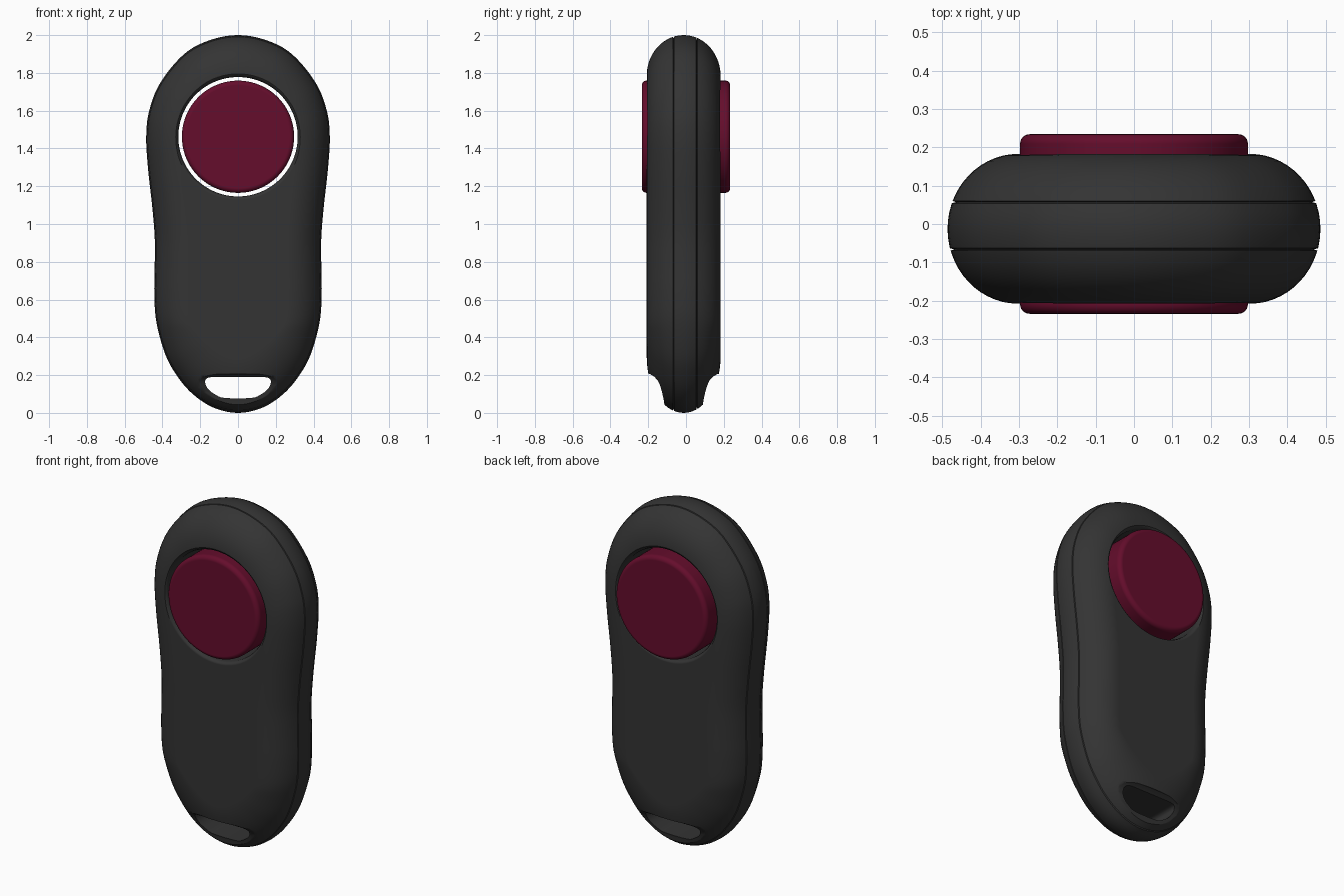
import bpy, bmesh, math
from mathutils import Vector

if "Cube" in bpy.data.objects:
    bpy.data.objects.remove(bpy.data.objects["Cube"])


def material(name, rgb):
    m = bpy.data.materials.new(name)
    m.use_nodes = True
    m.diffuse_color = (*rgb, 1)
    bsdf = m.node_tree.nodes["Principled BSDF"]
    bsdf.inputs["Base Color"].default_value = (*rgb, 1)
    bsdf.inputs["Roughness"].default_value = 0.6
    return m


def loft(name, rings, mat):
    """Skin a stack of equal closed rings and cap both ends."""
    bm = bmesh.new()
    loops = [[bm.verts.new(p) for p in ring] for ring in rings]
    n = len(loops[0])
    for a, b in zip(loops, loops[1:]):
        for i in range(n):
            j = (i + 1) % n
            bm.faces.new((a[i], a[j], b[j], b[i]))
    bm.faces.new(loops[0])
    bm.faces.new(loops[-1])
    bmesh.ops.recalc_face_normals(bm, faces=bm.faces[:])
    me = bpy.data.meshes.new(name)
    bm.to_mesh(me)
    bm.free()
    me.materials.append(mat)
    ob = bpy.data.objects.new(name, me)
    bpy.context.collection.objects.link(ob)
    return ob


def lathe(name, profile, z, mat, n=96):
    """Turn (radius, y) pairs about the y direction at height z."""
    angles = [2 * math.pi * i / n for i in range(n)]
    return loft(name, [[(r * math.cos(a), y, z + r * math.sin(a)) for a in angles]
                       for r, y in profile], mat)


def spline(pts, steps):
    """Catmull-Rom through a closed list of points."""
    out, n = [], len(pts)
    for i in range(n):
        a, b, c, d = (Vector(pts[(i + k) % n]) for k in (-1, 0, 1, 2))
        for s in range(steps):
            t = s / steps
            out.append(0.5 * (2 * b + (c - a) * t + (2 * a - 5 * b + 4 * c - d) * t ** 2
                              + (3 * b - a - 3 * c + d) * t ** 3))
    return out


def activate(ob):
    bpy.ops.object.select_all(action="DESELECT")
    ob.select_set(True)
    bpy.context.view_layer.objects.active = ob


def cut(ob, cutter):
    activate(ob)
    mod = ob.modifiers.new("cut", "BOOLEAN")
    mod.operation = "DIFFERENCE"
    mod.solver = "EXACT"
    mod.object = cutter
    bpy.ops.object.modifier_apply(modifier=mod.name)
    bpy.data.objects.remove(cutter)


def smooth(ob, angle):
    activate(ob)
    bpy.ops.object.shade_smooth_by_angle(angle=math.radians(angle))
    mod = ob.modifiers.new("even shading", "WEIGHTED_NORMAL")
    mod.keep_sharp = True


charcoal = material("charcoal plastic", (0.034, 0.034, 0.034))
crimson = material("crimson plastic", (0.13, 0.004, 0.025))

MID_Y, HALF_Y, BUTTON_Z = -0.0125, 0.1955, 1.462

# Outline of the case, right half mirrored to the left
half = [(0.15, 1.973), (0.285, 1.9), (0.41, 1.75), (0.47, 1.6), (0.486, 1.46),
        (0.476, 1.29), (0.455, 1.1), (0.441, 0.93), (0.441, 0.78), (0.443, 0.63),
        (0.432, 0.48), (0.385, 0.31), (0.322, 0.195), (0.24, 0.1), (0.13, 0.028)]
outline = spline([(0, 2)] + half + [(0, 0)] + [(-x, z) for x, z in reversed(half)], 5)

# Rounded edge levels, with a narrow groove at each of the two seams
seams = (-0.066, 0.057)
levels = []
for k in range(29):
    y = MID_Y + HALF_Y * math.sin(math.pi * (k / 28 - 0.5))
    if all(abs(y - s) > 0.006 for s in seams):
        levels.append((y, 0))
for s in seams:
    levels += [(s - 0.003, 0), (s, 0.01), (s + 0.003, 0)]
levels.sort()


def ring(y, groove):
    s = min(1, abs(y - MID_Y) / HALF_Y)
    drop = 1 - math.sqrt(1 - s * s)
    pts = []
    for p in outline:
        core = Vector((0, min(1.45, max(0.47, p.y))))
        low = max(0, (0.47 - p.y) / 0.47)
        high = max(0, (p.y - 1.45) / 0.55)
        radius = 0.185 + 0.11 * low + 0.03 * high
        q = p + (core - p).normalized() * (radius * drop + groove)
        pts.append((q.x, y, q.y))
    return pts


case = loft("case", [ring(*lv) for lv in levels], charcoal)

# Round well through the case, flared at both faces
front, back = MID_Y - HALF_Y, MID_Y + HALF_Y
flare = [(0.345, -0.02), (0.334, 0), (0.323, 0.007), (0.316, 0.022)]
well = [(r, front + d) for r, d in flare] + [(r, back - d) for r, d in reversed(flare)]
cut(case, lathe("well_cutter", well, BUTTON_Z, charcoal))

# Scooped recess above the keyring slot, on both faces
scoop = [(-0.3, 0.205), (-0.19, 0.205), (-0.168, 0.192), (-0.15, 0.172), (-0.137, 0.145),
         (-0.127, 0.11), (-0.118, 0.07), (-0.112, 0.03), (-0.11, -0.1), (-0.3, -0.1)]
for side in (1, -1):
    prof = [(MID_Y + side * (y - MID_Y), z) for y, z in scoop]
    cut(case, loft("scoop_cutter", [[(x, y, z) for y, z in prof] for x in (-0.6, 0.6)],
                   charcoal))

# Half-moon keyring slot: flat top, bowed bottom, rounded corners
slot_half = [(0.07, 0.079), (0.12, 0.097), (0.157, 0.125), (0.173, 0.155),
             (0.17, 0.178), (0.145, 0.189), (0.07, 0.19)]
slot = spline(slot_half + [(-x, z) for x, z in reversed(slot_half)], 4)
cut(case, loft("slot_cutter", [[(p.x, y, p.y) for p in slot] for y in (-0.4, 0.4)],
               charcoal))
smooth(case, 35)

# Push button reaching out of both faces, with rounded rims
RIM, R, Y = 0.025, 0.297, 0.234
rim = [(R - RIM + RIM * math.sin(a), -Y + RIM - RIM * math.cos(a))
       for a in (math.pi / 2 * k / 6 for k in range(7))]
button = lathe("button", rim + [(r, -y) for r, y in reversed(rim)], BUTTON_Z, crimson)
smooth(button, 35)
